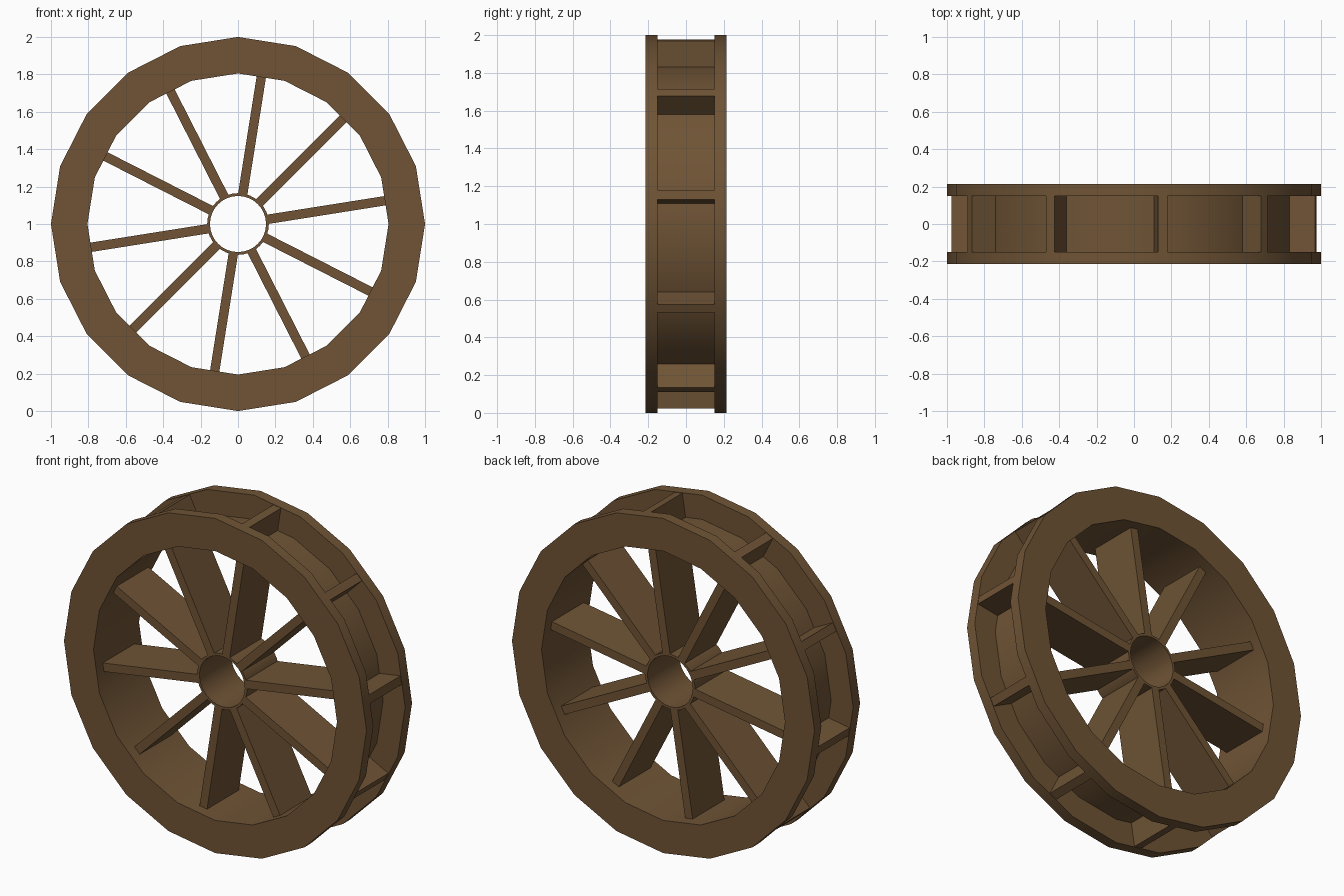
import bpy, bmesh, math
from mathutils import Matrix

if "Cube" in bpy.data.objects:
    bpy.data.objects.remove(bpy.data.objects["Cube"])

CENTRE = (0, 0, 1)
wood = bpy.data.materials.new("wood")
wood.diffuse_color = (0.16, 0.088, 0.036, 1)
wood.use_nodes = True
wood.node_tree.nodes["Principled BSDF"].inputs["Base Color"].default_value = wood.diffuse_color


def finish(name, bm):
    bmesh.ops.recalc_face_normals(bm, faces=bm.faces)
    mesh = bpy.data.meshes.new(name)
    bm.to_mesh(mesh)
    bm.free()
    mesh.materials.append(wood)
    obj = bpy.data.objects.new(name, mesh)
    obj.location = CENTRE
    bpy.context.collection.objects.link(obj)
    return obj


def lathe(name, profile, sides):
    """Turn a closed (radius, y) profile around the y axis."""
    bm = bmesh.new()
    rings = []
    for i in range(sides):
        a = 2 * math.pi * i / sides
        rings.append([bm.verts.new((r * math.cos(a), y, r * math.sin(a))) for r, y in profile])
    n = len(profile)
    for i in range(sides):
        p, q = rings[i], rings[(i + 1) % sides]
        for j in range(n):
            k = (j + 1) % n
            bm.faces.new((p[j], p[k], q[k], q[j]))
    obj = finish(name, bm)
    bpy.ops.object.select_all(action='DESELECT')
    obj.select_set(True)
    bpy.context.view_layer.objects.active = obj
    bpy.ops.object.shade_smooth_by_angle(angle=math.radians(30))
    return obj


# rim: two side plates joined by an inner drum, one channel profile
lathe("rim", [(0.805, -0.215), (1.0, -0.215), (1.0, -0.15), (0.855, -0.15),
              (0.855, 0.15), (1.0, 0.15), (1.0, 0.215), (0.805, 0.215)], 20)

# hub: thin open tube
lathe("hub", [(0.15, -0.15), (0.165, -0.15), (0.165, 0.15), (0.15, 0.15)], 32)

# paddles: boards running from the hub through the drum
R0, R1, THICK, WIDTH = 0.157, 0.985, 0.05, 0.30
for i in range(10):
    bm = bmesh.new()
    bmesh.ops.create_cube(bm, size=1)
    turn = Matrix.Rotation(-math.radians(9 + 36 * i), 4, 'Y')
    shift = Matrix.Translation(((R0 + R1) / 2, 0, 0))
    size = Matrix.Diagonal((R1 - R0, WIDTH, THICK, 1))
    bm.transform(turn @ shift @ size)
    finish(f"paddle_{i + 1}", bm)
